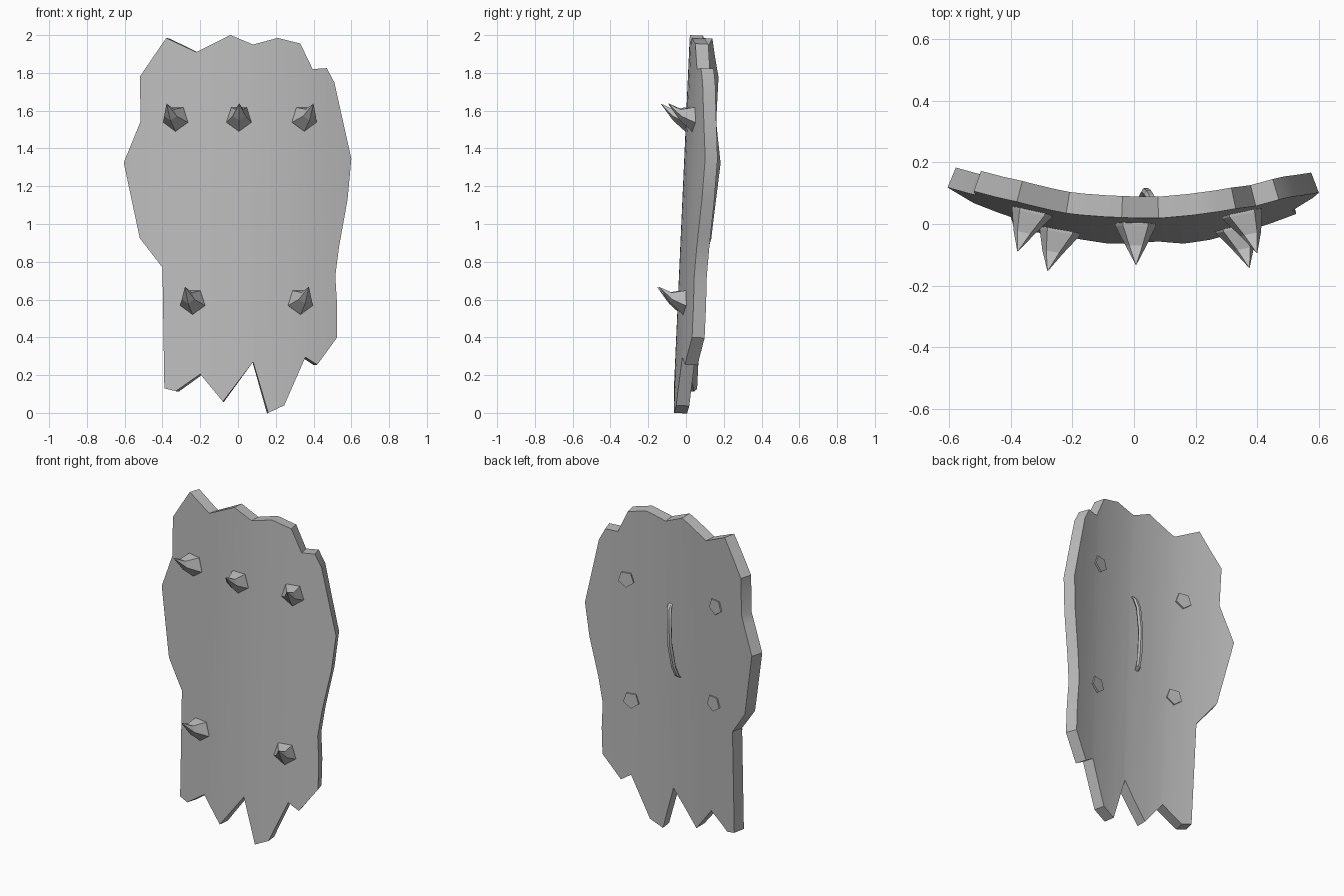
import bpy
import bmesh
import math
from mathutils import Vector

if "Cube" in bpy.data.objects:
    bpy.data.objects.remove(bpy.data.objects["Cube"])

grey = bpy.data.materials.new("plain grey")
grey.use_nodes = True
grey.diffuse_color = (0.5, 0.5, 0.5, 1)
grey.node_tree.nodes["Principled BSDF"].inputs["Base Color"].default_value = (0.5, 0.5, 0.5, 1)

THICKNESS = 0.07
BEND = 0.33
AXIS = 0.02
LEAN = 0.045


def front_y(x, z):
    """Depth of the bent, slightly leaning front surface."""
    return BEND * (x - AXIS) ** 2 + LEAN * z - THICKNESS


def back_normal(x):
    return Vector((-2 * BEND * (x - AXIS), 1, -LEAN)).normalized()


def surface_point(x, z, depth=0.0):
    return Vector((x, front_y(x, z), z)) + back_normal(x) * depth


def make_object(name, bm, smooth=False):
    bmesh.ops.recalc_face_normals(bm, faces=bm.faces[:])
    mesh = bpy.data.meshes.new(name)
    bm.to_mesh(mesh)
    bm.free()
    mesh.materials.append(grey)
    obj = bpy.data.objects.new(name, mesh)
    bpy.context.collection.objects.link(obj)
    if smooth:
        bpy.ops.object.select_all(action="DESELECT")
        obj.select_set(True)
        bpy.context.view_layer.objects.active = obj
        bpy.ops.object.shade_smooth_by_angle(angle=math.radians(30))
    return obj


def loft(bm, rings, tip=None):
    """Skin a list of rings; close the start, and the end with a cap or a tip."""
    loops = [[bm.verts.new(p) for p in ring] for ring in rings]
    count = len(loops[0])
    for a, b in zip(loops, loops[1:]):
        for i in range(count):
            j = (i + 1) % count
            bm.faces.new((a[i], a[j], b[j], b[i]))
    bm.faces.new(loops[0])
    if tip is None:
        bm.faces.new(loops[-1])
    else:
        point = bm.verts.new(tip)
        for i in range(count):
            bm.faces.new((loops[-1][i], loops[-1][(i + 1) % count], point))


def pentagon(centre, radius, across, up, squash=1.0):
    """Five points around a centre, one corner pointing down."""
    angles = [math.radians(72 * i - 90) for i in range(5)]
    return [centre + radius * (math.cos(a) * across + squash * math.sin(a) * up) for a in angles]


# Ragged shield slab: flat outline, cut into strips, bent and thickened
OUTLINE = [
    (-.38, 1.985), (-.22, 1.91), (-.04, 2), (.08, 1.95), (.21, 1.985), (.33, 1.955),
    (.395, 1.82), (.47, 1.825), (.51, 1.75), (.6, 1.345), (.58, 1.13), (.535, .88),
    (.515, .725), (.525, .565), (.525, .4), (.42, .255), (.357, .295), (.245, .04),
    (.16, 0), (.08, .27), (-.08, .06), (-.2, .205), (-.33, .115), (-.39, .13),
    (-.4, .77), (-.52, .925), (-.605, 1.325), (-.515, 1.545), (-.52, 1.78),
]
bm = bmesh.new()
bm.faces.new([bm.verts.new((x, 0, z)) for x, z in OUTLINE])
for step in range(-6, 7):
    bmesh.ops.bisect_plane(bm, geom=bm.verts[:] + bm.edges[:] + bm.faces[:], dist=1e-5,
                           plane_co=(step * 0.09 + 0.005, 0, 0), plane_no=(1, 0, 0))
for v in bm.verts:
    v.co = surface_point(v.co.x, v.co.z)
extruded = bmesh.ops.extrude_face_region(bm, geom=bm.faces[:], use_keep_orig=True)
for v in extruded["geom"]:
    if isinstance(v, bmesh.types.BMVert):
        v.co += back_normal(v.co.x) * THICKNESS
make_object("shield_slab", bm, smooth=True)

# Hooked spikes on the front: (name, x, z, tip x)
SPIKES = [
    ("upper_right_spike", -.33, 1.56, -.36), ("upper_middle_spike", .005, 1.56, .01),
    ("upper_left_spike", .35, 1.56, .385), ("lower_right_spike", -.24, .59, -.27),
    ("lower_left_spike", .33, .59, .36),
]
UP = Vector((0, 0, 1))
for name, x, z, tip_x in SPIKES:
    out = -back_normal(x)
    across = UP.cross(out).normalized()
    base = surface_point(x, z)
    sway = Vector((tip_x - x, 0, 0))
    bm = bmesh.new()
    loft(bm, [pentagon(base - out * 0.03, 0.07, across, UP),
              pentagon(base + out * 0.005, 0.07, across, UP),
              pentagon(base + out * 0.07 + UP * 0.018 + sway * 0.4, 0.036, across, UP, 0.9)],
         tip=base + out * 0.135 + UP * 0.072 + sway * 0.6)
    make_object(name, bm)

# Pentagonal stud ends on the back
STUDS = [("upper_left_stud", .35, 1.53), ("upper_right_stud", -.29, 1.52),
         ("lower_left_stud", .34, .77), ("lower_right_stud", -.25, .9)]
for name, x, z in STUDS:
    normal = back_normal(x)
    across = UP.cross(normal).normalized()
    bm = bmesh.new()
    loft(bm, [pentagon(surface_point(x, z, d), 0.05, across, UP) for d in (0.05, 0.08)])
    make_object(name, bm)

# Bowed grip on the back
GRIP = [(0.065, 1.44, 0.06), (0.06, 1.42, 0.085), (0.05, 1.36, 0.105), (0.04, 1.21, 0.12),
        (0.028, 1.06, 0.105), (0.02, 1.0, 0.085), (0.015, 0.98, 0.06)]
bm = bmesh.new()
rings = []
for x, z, depth in GRIP:
    centre = surface_point(x, z, depth)
    tilt = Vector((0, 0.3 * (1 if z > 1.21 else -1) * (abs(z - 1.21) > 0.1), 1)).normalized()
    side = Vector((1, 0, 0))
    rings.append([centre + 0.015 * (math.cos(a) * side + math.sin(a) * side.cross(tilt))
                  for a in [math.tau * i / 6 for i in range(6)]])
loft(bm, rings)
make_object("back_grip", bm, smooth=True)
